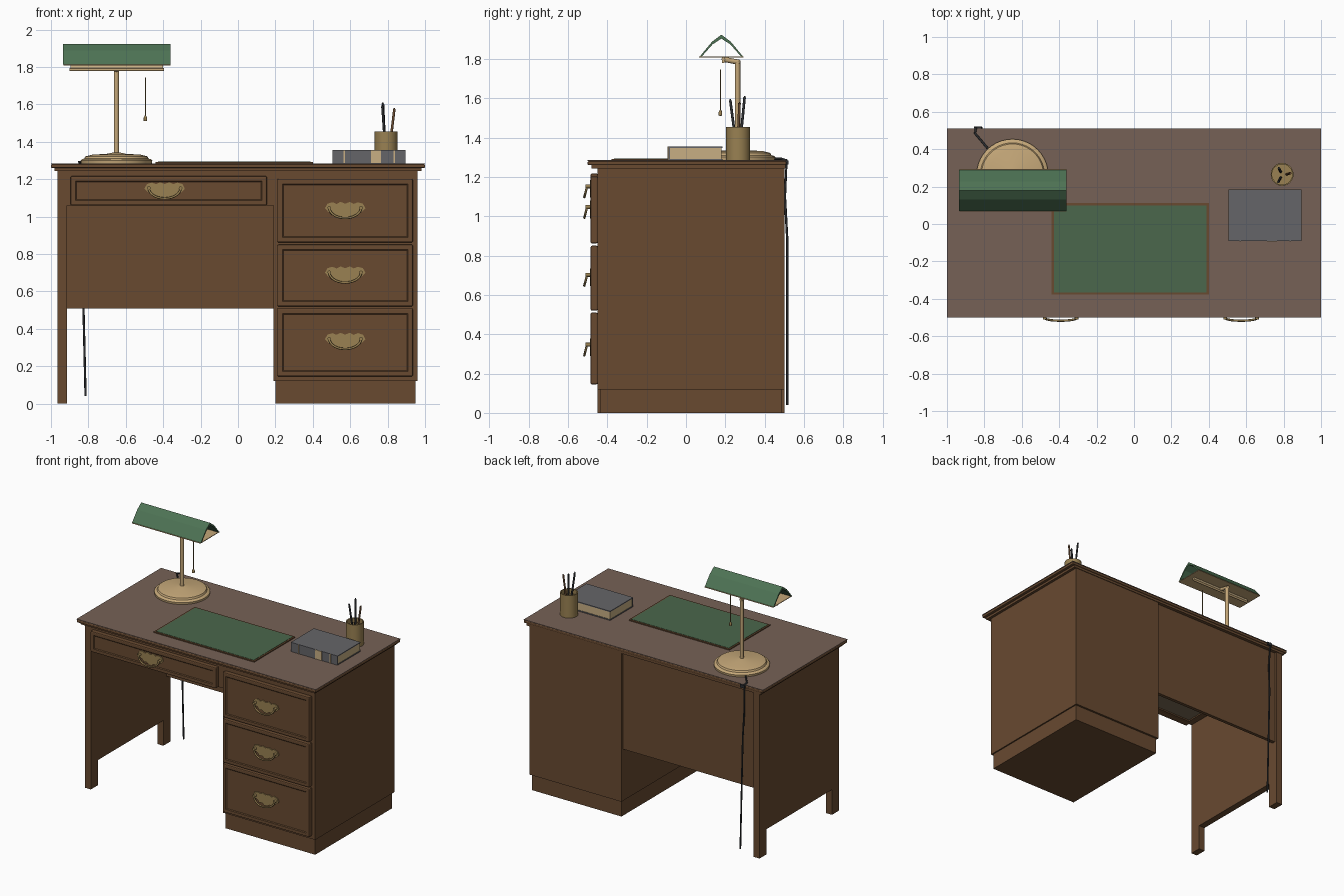
import bpy, bmesh, math
from mathutils import Vector

if "Cube" in bpy.data.objects:
    bpy.data.objects.remove(bpy.data.objects["Cube"], do_unlink=True)


def material(name, r, g, b):
    m = bpy.data.materials.new(name)
    m.use_nodes = True
    m.diffuse_color = (r, g, b, 1)
    m.node_tree.nodes["Principled BSDF"].inputs["Base Color"].default_value = (r, g, b, 1)
    return m


BROWN = material("brown_wood", .138, .068, .03)
TOP = material("greyish_top_wood", .18, .12, .092)
PAD = material("green_leather", .07, .135, .072)
SHADE = material("green_enamel", .075, .17, .088)
BRASS = material("light_brass", .56, .39, .19)
OLD = material("dark_brass", .32, .22, .085)
GREY = material("grey_cloth", .13, .13, .14)
BLACK = material("black_rubber", .025, .027, .03)
PAPER = material("paper", .58, .43, .23)
PALE = material("pale_wood", .2, .15, .09)


def finish(name, bm, mat, smooth=False):
    bmesh.ops.recalc_face_normals(bm, faces=bm.faces)
    me = bpy.data.meshes.new(name)
    bm.to_mesh(me)
    bm.free()
    ob = bpy.data.objects.new(name, me)
    bpy.context.scene.collection.objects.link(ob)
    me.materials.append(mat)
    if smooth:
        bpy.ops.object.select_all(action='DESELECT')
        bpy.context.view_layer.objects.active = ob
        ob.select_set(True)
        bpy.ops.object.shade_smooth_by_angle(angle=math.radians(35))
    return ob


def box(name, mat, x, y, z, bevel=0):
    """Box from (low, high) pairs."""
    bm = bmesh.new()
    bmesh.ops.create_cube(bm, size=1)
    for v in bm.verts:
        v.co = [lo if c < 0 else hi for c, (lo, hi) in zip(v.co, (x, y, z))]
    if bevel:
        bmesh.ops.bevel(bm, geom=bm.edges[:], offset=bevel, segments=2, profile=.5, affect='EDGES')
    return finish(name, bm, mat)


def prism(name, mat, points, depth):
    """Extrude a closed outline along a vector."""
    bm = bmesh.new()
    face = bm.faces.new([bm.verts.new(p) for p in points])
    new = bmesh.ops.extrude_face_region(bm, geom=[face])["geom"]
    if face.is_valid and len(bm.faces) < len(points) + 2:
        bm.faces.new([bm.verts.new(p) for p in points])
    bmesh.ops.translate(bm, vec=depth, verts=[g for g in new if isinstance(g, bmesh.types.BMVert)])
    bmesh.ops.remove_doubles(bm, verts=bm.verts, dist=1e-5)
    return finish(name, bm, mat)


def lathe(name, mat, profile, centre, steps=40):
    """Revolve (radius, z) points about an upright axis."""
    bm = bmesh.new()
    verts = [bm.verts.new((r, 0, z)) for r, z in profile]
    edges = [bm.edges.new(p) for p in zip(verts, verts[1:])]
    bmesh.ops.spin(bm, geom=verts + edges, cent=(0, 0, 0), axis=(0, 0, 1),
                   angle=math.tau, steps=steps)
    bmesh.ops.remove_doubles(bm, verts=bm.verts, dist=1e-5)
    bmesh.ops.translate(bm, vec=(*centre, 0), verts=bm.verts)
    return finish(name, bm, mat, True)


def tube(name, mat, points, radius):
    cu = bpy.data.curves.new(name, 'CURVE')
    cu.dimensions = '3D'
    cu.bevel_depth = radius
    cu.bevel_resolution = 2
    cu.use_fill_caps = True
    sp = cu.splines.new('POLY')
    sp.points.add(len(points) - 1)
    for p, co in zip(sp.points, points):
        p.co = (*co, 1)
    ob = bpy.data.objects.new(name, cu)
    bpy.context.scene.collection.objects.link(ob)
    cu.materials.append(mat)
    return ob


# Desk top with a lower moulding
box("desk_top", TOP, (-1, 1), (-.5, .51), (1.28, 1.285))
box("desk_top_edge", BROWN, (-1, 1), (-.5, .51), (1.26, 1.28), .005)
box("desk_top_moulding", BROWN, (-.98, .98), (-.48, .505), (1.243, 1.261))

# Drawer pedestal and plinth
box("pedestal", BROWN, (.19, .96), (-.45, .5), (.12, 1.245))
box("plinth", BROWN, (.2, .95), (-.435, .485), (0, .121))

# Left side panel standing on two feet
side = [(-.45, 0), (-.365, 0), (-.365, .19), (.415, .19), (.415, 0), (.5, 0), (.5, 1.245), (-.45, 1.245)]
prism("left_panel", BROWN, [(-.965, y, z) for y, z in side], (.05, 0, 0))
box("modesty_panel", BROWN, (-.916, .191), (.455, .48), (.51, 1.245))

# Centre drawer housing with a pale bottom
box("drawer_rail", BROWN, (-.916, .191), (-.45, -.42), (1.06, 1.245))
box("drawer_back", BROWN, (-.916, .191), (.02, .045), (1.06, 1.245))
for x in (-.916, .14):
    box("drawer_side", BROWN, (x, x + .05), (-.42, .02), (1.06, 1.245))
box("drawer_bottom", PALE, (-.87, .145), (-.42, .02), (1.07, 1.08))


def drawer_front(name, x, z):
    """Rounded slab with a shallow sunk panel."""
    ob = box(name, BROWN, x, (-.485, -.449), z, .007)
    bm = bmesh.new()
    bm.from_mesh(ob.data)
    face = max((f for f in bm.faces if f.normal.y < -.9), key=lambda f: f.calc_area())
    bmesh.ops.inset_region(bm, faces=[face], thickness=.028)
    bmesh.ops.inset_region(bm, faces=[face], thickness=.008, depth=-.005)
    bm.to_mesh(ob.data)
    bm.free()


def handle(cx, cz):
    """Scalloped back plate, two posts and a hanging bail."""
    half = [(0, .034), (.025, .044), (.046, .033), (.068, .042), (.095, .034), (.108, .01),
            (.09, -.01), (.07, -.016), (.055, -.036), (.03, -.032), (.012, -.046)]
    outline = half + [(-x, z) for x, z in reversed(half[1:])]
    prism("handle_plate", OLD, [(cx + x, -.478, cz + z) for x, z in outline], (0, -.01, 0))
    for s in (-1, 1):
        tube("handle_post", OLD, [(cx + s * .085, -.48, cz + .012), (cx + s * .085, -.51, cz + .012)], .01)
    arc = [math.pi * i / 14 for i in range(15)]
    tube("handle_bail", OLD, [(cx + .085 * math.cos(a), -.503 - .014 * math.sin(a),
                               cz + .012 - .055 * math.sin(a)) for a in arc], .006)


drawer_front("centre_drawer_front", (-.895, .155), (1.06, 1.217))
handle(-.392, 1.14)
for name, z, hz in (("upper", (.862, 1.202), 1.035), ("middle", (.52, .85), .69), ("lower", (.145, .51), .335)):
    drawer_front(name + "_drawer_front", (.21, .935), z)
    handle(.573, hz)

# Desk pad
box("pad_border", BROWN, (-.44, .4), (-.378, .112), (1.284, 1.292))
box("pad_leather", PAD, (-.428, .388), (-.366, .1), (1.288, 1.294))

# Lamp
LX, LY = -.65, .262
lathe("lamp_base", BRASS, [(0, 1.284), (.19, 1.284), (.192, 1.3), (.185, 1.307), (.172, 1.31), (.166, 1.322),
                           (.13, 1.331), (.05, 1.336), (.022, 1.342), (0, 1.342)], (LX, LY))
tube("lamp_stem", BRASS, [(LX, LY, 1.33), (LX, LY, 1.79)], .014)
tube("lamp_arm", BRASS, [(LX, LY + .012, 1.782), (LX, .19, 1.798)], .013)
tube("lamp_rod", BRASS, [(-.9, .19, 1.786), (-.395, .19, 1.786)], .008)
tube("lamp_light_tube", PAPER, [(-.895, .19, 1.799), (-.4, .19, 1.799)], .01)
outer = [(.07, 1.812), (.132, 1.887), (.18, 1.923), (.228, 1.887), (.29, 1.812)]
inner = [(.28, 1.812), (.225, 1.874), (.18, 1.903), (.135, 1.874), (.08, 1.812)]
prism("lamp_shade", SHADE, [(-.935, y, z) for y, z in outer + inner], (.575, 0, 0))
box("lamp_shade_plate", BRASS, (-.934, -.361), (.067, .293), (1.808, 1.813))
tube("pull_cord", OLD, [(-.495, .175, 1.745), (-.495, .175, 1.53)], .003)
lathe("pull_knob", OLD, [(0, 1.51), (.009, 1.512), (.009, 1.53), (.004, 1.54), (0, 1.54)], (-.495, .175), 12)

# Power cord running off the back edge
tube("power_cord", BLACK, [(-.77, .39, 1.292), (-.85, .485, 1.292), (-.845, .512, 1.285), (-.84, .503, 1.1),
                           (-.835, .515, .88), (-.815, .515, .04)], .006)
box("cord_clip", BLACK, (-.855, -.815), (.505, .52), (1.262, 1.284))

# Book with its spine to the front
BX, BY = (.505, .895), (-.09, .185)
box("book_lower_cover", GREY, BX, BY, (1.285, 1.292))
box("book_upper_cover", GREY, BX, BY, (1.348, 1.355))
box("book_spine", GREY, BX, (-.09, -.082), (1.285, 1.355))
box("book_pages", PAPER, (.508, .892), (-.083, .181), (1.291, 1.349))
for x, w in ((.565, .006), (.71, .055), (.832, .008)):
    box("spine_band", PAPER, (x, x + w), (-.093, -.089), (1.286, 1.354))

# Pen cup and pens
lathe("pen_cup", OLD, [(0, 1.284), (.061, 1.284), (.061, 1.455), (.054, 1.455), (.054, 1.42), (0, 1.42)],
      (.792, .265), 32)
for mat, foot, tip in ((BLACK, (.785, .25, 1.4), (.772, .225, 1.59)), (BLACK, (.785, .278, 1.4), (.775, .298, 1.605)),
                       (BROWN, (.815, .265, 1.4), (.836, .272, 1.575))):
    tube("pen", mat, [foot, tip], .007)
    point = Vector(tip)
    tube("pen_tip", mat, [point, point + (point - Vector(foot)).normalized() * .006], .004)
